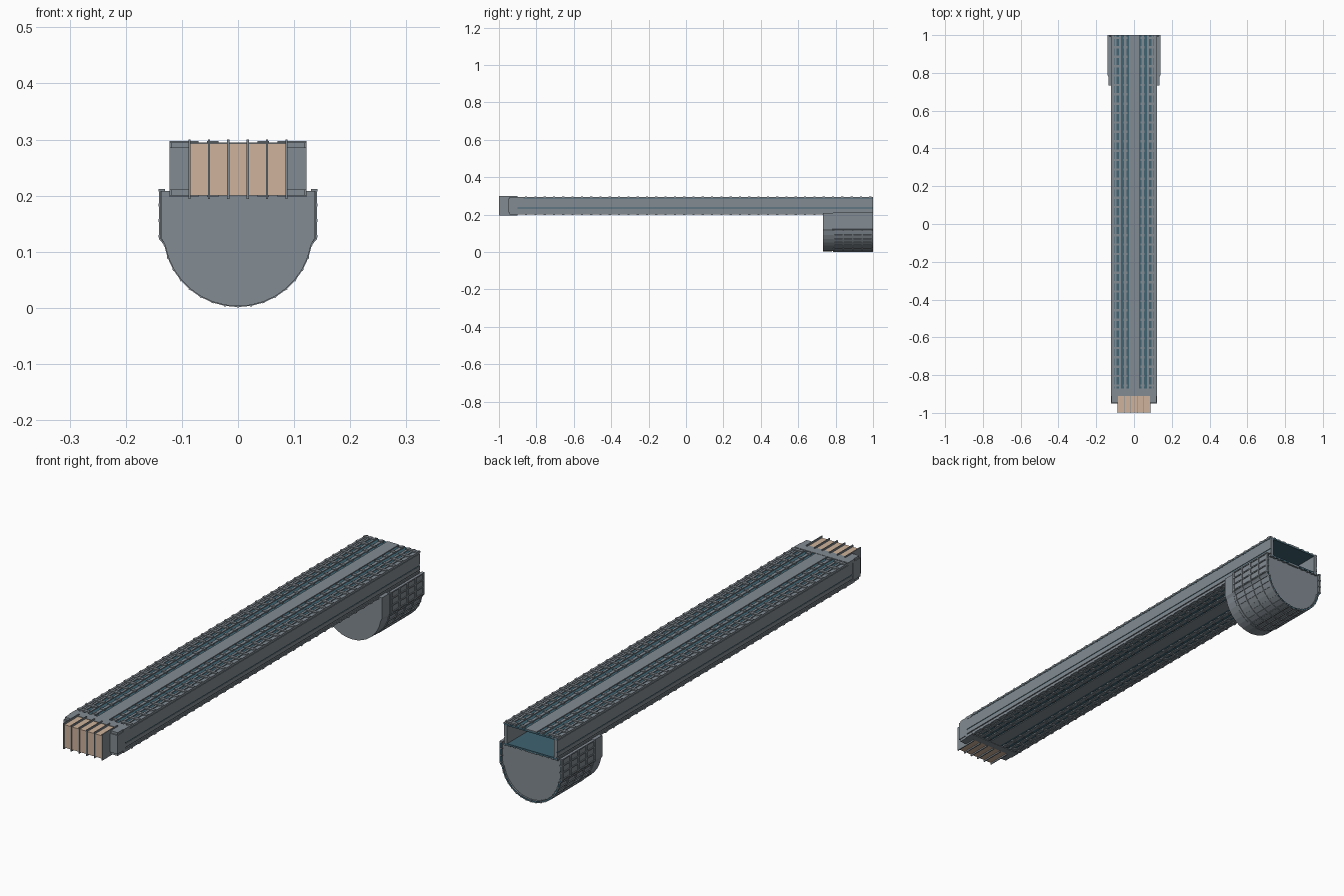
import bpy, bmesh, math

if "Cube" in bpy.data.objects:
    bpy.data.objects.remove(bpy.data.objects["Cube"])

def material(name, rgb):
    m = bpy.data.materials.new(name)
    m.diffuse_color = (*rgb, 1)
    m.use_nodes = True
    m.node_tree.nodes["Principled BSDF"].inputs["Base Color"].default_value = m.diffuse_color
    return m

GREY = material("steel grey", (0.225, 0.26, 0.29))
TEAL = material("dark teal", (0.05, 0.125, 0.165))
TAN = material("warm tan", (0.62, 0.45, 0.33))

def finish(name, bm, mat):
    bmesh.ops.recalc_face_normals(bm, faces=bm.faces[:])
    me = bpy.data.meshes.new(name)
    bm.to_mesh(me)
    bm.free()
    me.materials.append(mat)
    ob = bpy.data.objects.new(name, me)
    bpy.context.collection.objects.link(ob)
    return ob

def boxes(name, mat, spans):
    """One object from boxes given as (x0, x1, y0, y1, z0, z1)."""
    bm = bmesh.new()
    for x0, x1, y0, y1, z0, z1 in spans:
        vs = bmesh.ops.create_cube(bm, size=1)["verts"]
        for v in vs:
            v.co.x = x1 if v.co.x > 0 else x0
            v.co.y = y1 if v.co.y > 0 else y0
            v.co.z = z1 if v.co.z > 0 else z0
    return finish(name, bm, mat)

def both_x(spans):
    return spans + [(-b, -a, c, d, e, f) for a, b, c, d, e, f in spans]

MID = 0.2475  # mid height of the tunnel
def both_z(spans):
    return spans + [(a, b, c, d, 2 * MID - f, 2 * MID - e) for a, b, c, d, e, f in spans]

def extrude(name, mat, profile, y0, y1):
    bm = bmesh.new()
    f = bm.faces.new([bm.verts.new((x, y0, z)) for x, z in profile])
    r = bmesh.ops.extrude_face_region(bm, geom=[f])
    for v in r["geom"]:
        if isinstance(v, bmesh.types.BMVert):
            v.co.y = y1
    return finish(name, bm, mat)

START, END = -0.87, 1.0

# Tunnel: teal roof and floor decks with a hollow interior
boxes("deck_panels", TEAL, both_z([(-0.12, 0.12, START, END, 0.284, 0.291)]))

# Long grey bars on both decks
bars = [(0.040, 0.053), (0.070, 0.080), (0.093, 0.102), (0.113, 0.122)]
boxes("deck_bars", GREY, both_z(both_x([(a, b, START, END, 0.288, 0.294) for a, b in bars])
                                + [(-0.026, 0.026, START, END, 0.288, 0.294)]))

# Short cross ribs in the bands beside the bars
ribs = []
n = 38
for i in range(n):
    y = START + 0.015 + i * (END - START - 0.03) / (n - 1)
    for a, b in ((0.035, 0.055), (0.070, 0.122)):
        ribs.append((a, b, y - 0.006, y + 0.006, 0.289, 0.297))
boxes("deck_ribs", GREY, both_z(both_x(ribs)))

# Side walls with stepped horizontal boards
boxes("side_walls", GREY, both_x([(0.106, 0.117, -0.91, END, 0.203, 0.292)]))
boxes("side_boards", GREY, both_x([(0.114, 0.121, -0.90, END, a, b) for a, b in
                                   ((0.203, 0.213), (0.217, 0.233), (0.238, 0.283), (0.286, 0.293))]))
boxes("side_light_lines", TEAL, both_x([(0.114, 0.119, -0.90, END, 0.233, 0.238)]))

# Front collar and corner blocks
boxes("front_collar", GREY, both_z([(-0.122, 0.122, -0.91, START, 0.283, 0.295)]))
boxes("corner_blocks", GREY, both_x([(0.086, 0.122, -0.95, -0.90, 0.210, 0.286),
                                     (0.086, 0.119, -0.945, -0.90, 0.200, 0.295)]))

# Tan nose and its six upright fins
boxes("nose_block", TAN, [(-0.086, 0.086, -0.997, -0.90, 0.200, 0.293)])
boxes("nose_fins", GREY, [(x - 0.002, x + 0.002, -1.0, -0.90, 0.194, 0.300)
                          for x in [-0.0865 + i * 0.0346 for i in range(6)]])

# Round-bottomed drum under the rear end
ZC = 0.135
def drum_profile(r, shoulder, top):
    arc = [(r * math.cos(a), ZC + r * math.sin(a))
           for a in [math.radians(-170 + i * 10) for i in range(17)]]
    return [(-shoulder, top), (-shoulder, 0.123)] + arc + [(shoulder, 0.123), (shoulder, top)]

extrude("drum_core", GREY, drum_profile(0.127, 0.132, 0.205), 0.735, 0.992)
extrude("drum_front_shell", GREY, drum_profile(0.132, 0.136, 0.208), 0.733, 0.78)

# Raised grid on the drum: hoops around it and ribs along it
def hoop(name, r, shoulder, top, y0, y1, t, mat):
    outer, inner = drum_profile(r, shoulder, top), drum_profile(r - t, shoulder - t, top)
    extrude(name, mat, outer + inner[::-1], y0, y1)

hoop("drum_skin", 0.131, 0.138, 0.208, 0.78, 0.998, 0.005, GREY)
for i in range(5):
    y = 0.785 + i * 0.0515
    hoop("drum_hoop", 0.1335, 0.141, 0.212, y, y + 0.008, 0.006, GREY)

bm = bmesh.new()
for i in range(17):
    a = math.radians(-170 + i * 10)
    vs = bmesh.ops.create_cube(bm, size=1)["verts"]
    for v in vs:
        r = 0.1345 if v.co.x > 0 else 0.125
        t = a + v.co.z * 0.03
        v.co = (r * math.cos(t), 0.8925 + v.co.y * 0.215, ZC + r * math.sin(t))
finish("drum_long_ribs", bm, GREY)
boxes("drum_shoulder_ribs", GREY, both_x([(0.130, 0.1415, 0.785, 1.0, z, z + 0.005)
                                          for z in (0.125, 0.153, 0.181, 0.207)]))
# Teal seal around the rear of the drum
hoop("drum_rear_seal", 0.1315, 0.1385, 0.209, 0.994, 0.9995, 0.005, TEAL)
